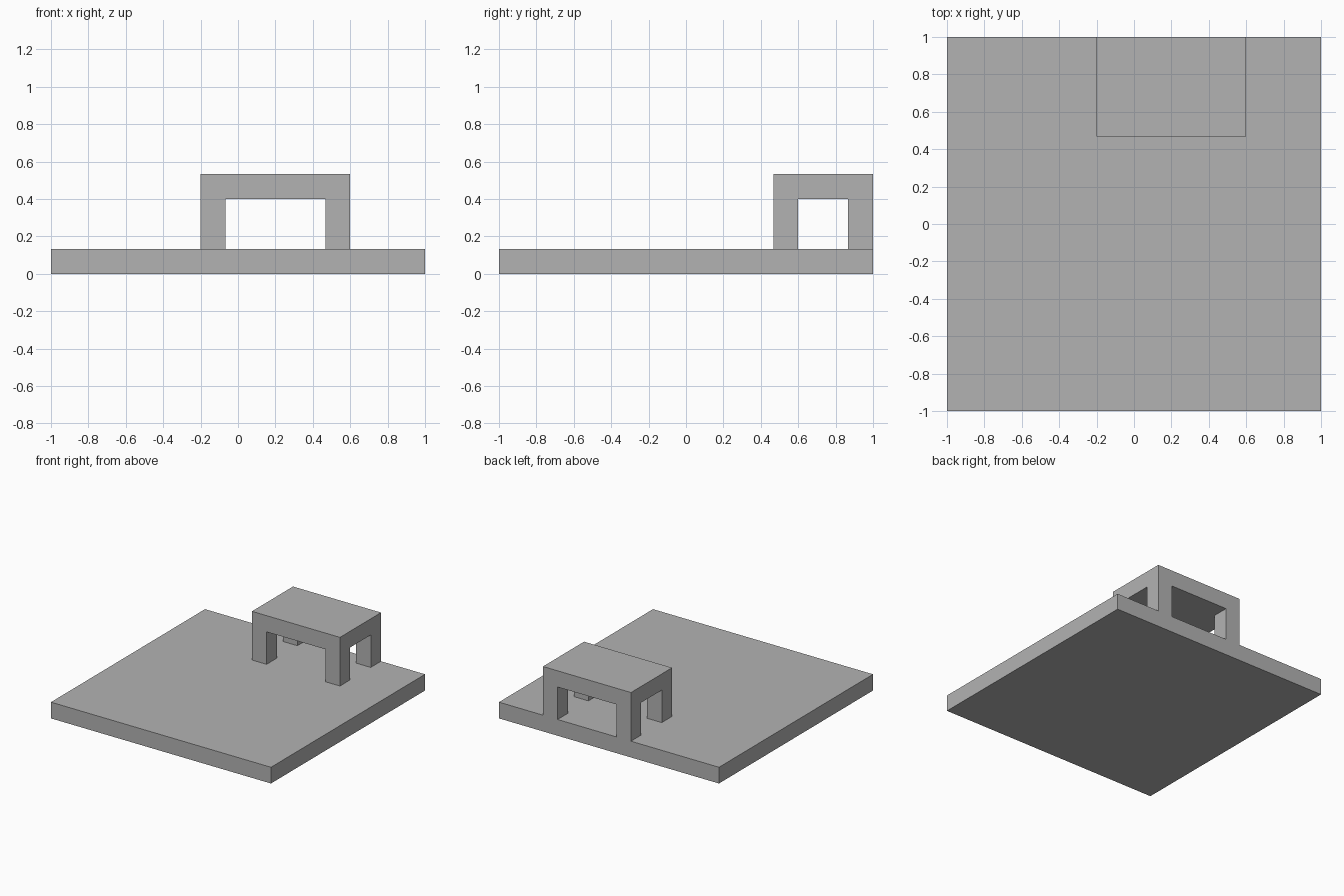
import bpy
import bmesh
from mathutils import Vector

cube = bpy.data.objects.get("Cube")
if cube:
    bpy.data.objects.remove(cube, do_unlink=True)

U = 2 / 15  # module: thickness of every slab and leg

grey = bpy.data.materials.new("plain grey")
grey.use_nodes = True
colour = (0.45, 0.45, 0.45, 1)
grey.diffuse_color = colour
grey.node_tree.nodes["Principled BSDF"].inputs["Base Color"].default_value = colour


def box(name, low, high, capped=True):
    """Box between two corners; uncapped boxes are open where they meet slabs."""
    low, high = Vector(low), Vector(high)
    bm = bmesh.new()
    bmesh.ops.create_cube(bm, size=1)
    bmesh.ops.scale(bm, vec=high - low, verts=bm.verts)
    bmesh.ops.translate(bm, vec=(low + high) / 2, verts=bm.verts)
    if not capped:
        bm.normal_update()
        caps = [f for f in bm.faces if abs(f.normal.z) > 0.5]
        bmesh.ops.delete(bm, geom=caps, context='FACES_ONLY')
    mesh = bpy.data.meshes.new(name)
    bm.to_mesh(mesh)
    bm.free()
    mesh.materials.append(grey)
    obj = bpy.data.objects.new(name, mesh)
    bpy.context.collection.objects.link(obj)
    return obj


# Square floor
box("floor_slab", (-1, -1, 0), (1, 1, U))

# Table standing flush with the back edge
left, right, front, back = 0.6, -0.2, 1 - 4 * U, 1
box("table_top", (right, front, 3 * U), (left, back, 4 * U))

# Four square legs at the table corners
for y_name, y in (("front", front), ("back", back - U)):
    for x_name, x in (("right", right), ("left", left - U)):
        box(f"{y_name}_{x_name}_leg", (x, y, U), (x + U, y + U, 3 * U), capped=False)
